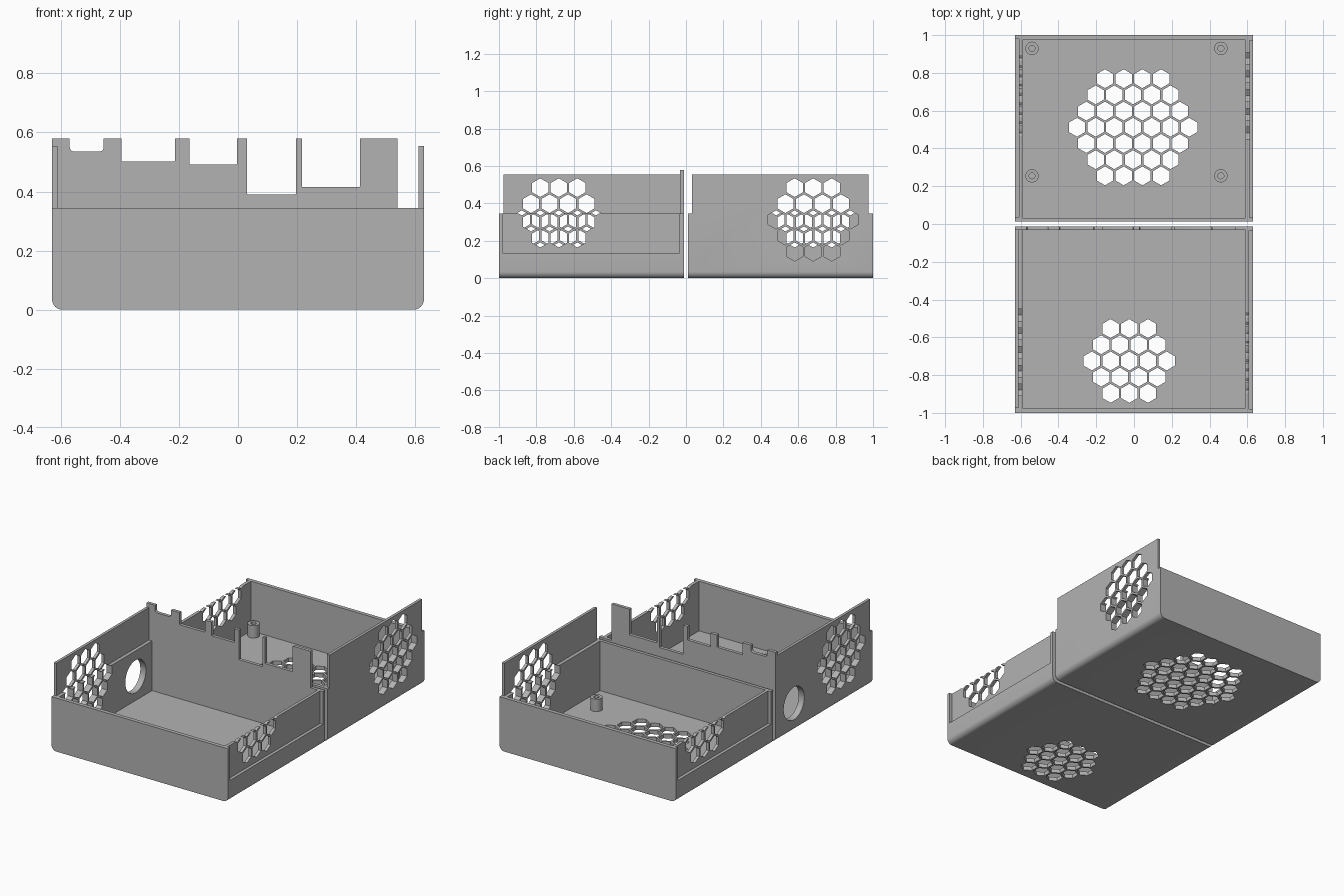
import bpy, bmesh, math
from mathutils import Vector, Matrix

if "Cube" in bpy.data.objects:
    bpy.data.objects.remove(bpy.data.objects["Cube"])

plastic = bpy.data.materials.new("grey plastic")
plastic.diffuse_color = (0.45, 0.45, 0.45, 1)
plastic.use_nodes = True
plastic.node_tree.nodes["Principled BSDF"].inputs["Base Color"].default_value = plastic.diffuse_color

W, LOW, FLAP, SEAM = 0.63, 0.345, 0.555, 0.58   # half width, rim, side flap and port wall heights
Y0, Y1 = -1.0, -0.012                           # one tray from end to seam


def to_object(name, bm):
    bmesh.ops.recalc_face_normals(bm, faces=bm.faces)
    me = bpy.data.meshes.new(name)
    bm.to_mesh(me)
    bm.free()
    ob = bpy.data.objects.new(name, me)
    bpy.context.collection.objects.link(ob)
    me.materials.append(plastic)
    return ob


def prism(bm, pts, offset):
    """Closed prism from a flat outline of 3D points."""
    face = bm.faces.new([bm.verts.new(p) for p in pts])
    ext = bmesh.ops.extrude_face_region(bm, geom=[face])
    verts = [g for g in ext["geom"] if isinstance(g, bmesh.types.BMVert)]
    bmesh.ops.translate(bm, verts=verts, vec=Vector(offset))
    # the starting cap is kept by the extrude, so the prism is closed


def box(x0, x1, y0, y1, z0, z1, bottom_round=0.0, steps=6):
    """Box cutter or body; its two lower edges along y may be rounded."""
    r = bottom_round
    if r:
        pts = [(x0, z1)]
        for cx, start in ((x0 + r, math.pi), (x1 - r, 1.5 * math.pi)):
            for i in range(steps + 1):
                a = start + i / steps * math.pi / 2
                pts.append((cx + r * math.cos(a), z0 + r + r * math.sin(a)))
        pts.append((x1, z1))
    else:
        pts = [(x0, z1), (x0, z0), (x1, z0), (x1, z1)]
    bm = bmesh.new()
    prism(bm, [(x, y0, z) for x, z in pts], (0, y1 - y0, 0))
    return to_object("cutter", bm)


def honeycomb(rows, cu, cv, place, offset):
    """Hexagonal field of prisms; rows lists the number of cells per row."""
    bm = bmesh.new()
    pitch, radius = 0.099, 0.05
    for j, n in enumerate(rows):
        v = cv + (j - (len(rows) - 1) / 2) * pitch * 0.866
        for i in range(n):
            u = cu + (i - (n - 1) / 2) * pitch
            pts = []
            for k in range(6):
                a = math.pi / 2 + k * math.pi / 3
                pts.append(place(u + radius * math.cos(a), v + radius * math.sin(a)))
            prism(bm, pts, offset)
    return to_object("cutter", bm)


def cut(body, cutter):
    mod = body.modifiers.new("cut", "BOOLEAN")
    mod.operation = "DIFFERENCE"
    mod.solver = "EXACT"
    mod.object = cutter
    bpy.ops.object.select_all(action="DESELECT")
    bpy.context.view_layer.objects.active = body
    body.select_set(True)
    bpy.ops.object.modifier_apply(modifier=mod.name)
    bpy.data.objects.remove(cutter, do_unlink=True)


def tray(name, seam_top, vent_rows, vent_x, vent_y):
    body = box(-W, W, Y0, Y1, 0, SEAM, 0.035)
    body.name = name
    # hollow inside, then trim the rim down to the flap and the low walls
    cut(body, box(-0.59, 0.59, -0.975, -0.033, 0.025, 1))
    cut(body, box(-0.612, 1, -1.1, -0.033, LOW, 1))
    cut(body, box(-1, 1, -1.1, -0.975, LOW, 1))
    cut(body, box(-1, 0, -1.1, -0.033, FLAP, 1))
    # seam wall
    if seam_top < SEAM:
        cut(body, box(-1, 1, -0.033, 0.1, seam_top, 1))
    else:
        cut(body, box(0.54, 1, -0.1, 0.1, LOW, 1))
    # outer recess that receives the flap of the other tray
    cut(body, box(0.61, 1, -0.98, -0.035, 0.135, 1))
    # vents in the floor, the tall side and the low side
    cut(body, honeycomb(vent_rows, vent_x, vent_y, lambda u, v: (u, v, -0.1), (0, 0, 0.2)))
    side = (3, 4, 5, 4, 3)
    cut(body, honeycomb(side, -0.68, 0.313, lambda u, v: (-0.7, u, v), (0.2, 0, 0)))
    cut(body, honeycomb(side, -0.68, 0.386, lambda u, v: (0.5, u, v), (0.2, 0, 0)))
    return body


def smooth(ob):
    bpy.ops.object.select_all(action="DESELECT")
    bpy.context.view_layer.objects.active = ob
    ob.select_set(True)
    bpy.ops.object.shade_smooth_by_angle(angle=math.radians(30))


# front tray with port notches in the seam wall
front = tray("front_tray", SEAM, (3, 4, 5, 4, 3), -0.025, -0.725)
for x0, x1, z in ((-0.57, -0.455, 0.535), (-0.395, -0.213, 0.502), (-0.165, -0.003, 0.492),
                  (0.03, 0.197, 0.39), (0.216, 0.413, 0.415)):
    cut(front, box(x0, x1, -0.1, 0.1, z, 1, 0.015 if z > 0.52 else 0.004, 3))

# round cable hole in the tall side
bm = bmesh.new()
ring = [(-0.7, -0.2 + 0.105 * math.cos(i * math.pi / 24), 0.18 + 0.105 * math.sin(i * math.pi / 24))
        for i in range(48)]
prism(bm, ring, (0.2, 0, 0))
cut(front, to_object("cutter", bm))
smooth(front)

# back tray is the same shell turned half round, with a low seam wall
back = tray("back_tray", LOW, (4, 5, 6, 7, 6, 5, 4), 0.005, -0.512)
back.data.transform(Matrix.Rotation(math.pi, 4, "Z"))
smooth(back)

# hollow screw posts on the back floor
for n, (px, py) in enumerate(((-0.54, 0.93), (0.46, 0.93), (-0.54, 0.255), (0.46, 0.255))):
    bm = bmesh.new()
    N = 32
    profile = ((0.035, 0.02), (0.035, 0.105), (0.016, 0.105), (0.016, 0.02))
    loops = [[bm.verts.new((px + r * math.cos(2 * math.pi * i / N),
                            py + r * math.sin(2 * math.pi * i / N), z)) for i in range(N)]
             for r, z in profile]
    for k in range(4):
        a, b = loops[k], loops[(k + 1) % 4]
        for i in range(N):
            j = (i + 1) % N
            bm.faces.new((a[i], a[j], b[j], b[i]))
    smooth(to_object("screw_post_%d" % (n + 1), bm))
